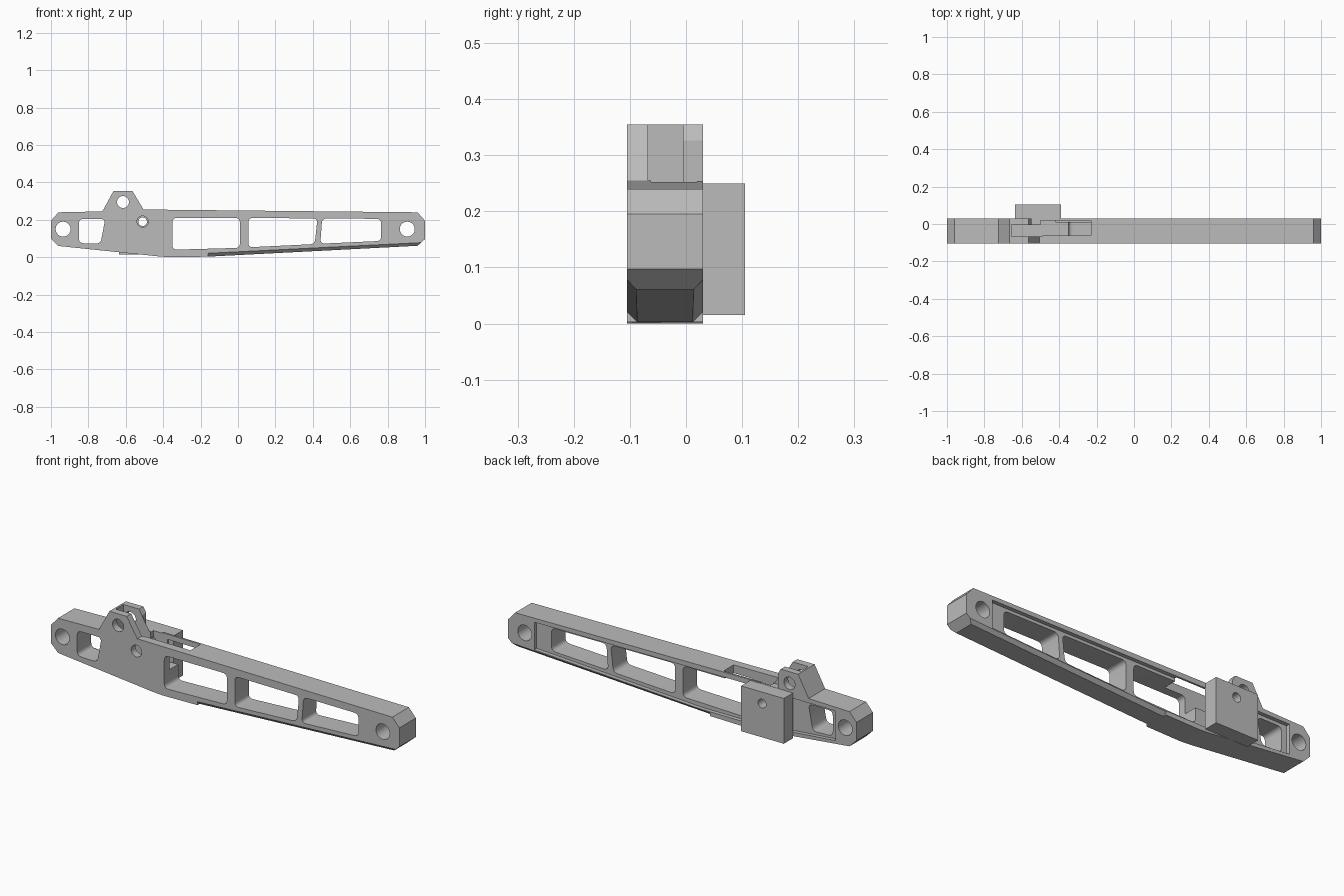
import bpy, bmesh, math
from mathutils import Vector

cube = bpy.data.objects.get("Cube")
if cube:
    bpy.data.objects.remove(cube, do_unlink=True)

grey = bpy.data.materials.new("light_grey")
grey.use_nodes = True
grey.diffuse_color = (0.5, 0.5, 0.5, 1)
grey.node_tree.nodes["Principled BSDF"].inputs["Base Color"].default_value = (0.5, 0.5, 0.5, 1)

FRONT, BACK = -0.105, 0.03


def finish(bm, name):
    bmesh.ops.recalc_face_normals(bm, faces=bm.faces)
    mesh = bpy.data.meshes.new(name)
    bm.to_mesh(mesh)
    bm.free()
    mesh.materials.append(grey)
    obj = bpy.data.objects.new(name, mesh)
    bpy.context.collection.objects.link(obj)
    return obj


def prism(name, profile, y0, y1):
    """Extrude an (x, z) outline from y0 to y1."""
    bm = bmesh.new()
    face = bm.faces.new([bm.verts.new((x, y0, z)) for x, z in profile])
    ext = bmesh.ops.extrude_face_region(bm, geom=[face])
    verts = [v for v in ext["geom"] if isinstance(v, bmesh.types.BMVert)]
    bmesh.ops.translate(bm, verts=verts, vec=(0, y1 - y0, 0))
    return finish(bm, name)


def box(name, x0, x1, y0, y1, z0, z1):
    return prism(name, [(x0, z0), (x1, z0), (x1, z1), (x0, z1)], y0, y1)


def circle(x, z, r, n=32):
    return [(x + r * math.cos(2 * math.pi * i / n), z + r * math.sin(2 * math.pi * i / n))
            for i in range(n)]


def rounded(points, r, steps=5):
    """Round every corner of an outline with a short curve."""
    out = []
    for i, p in enumerate(points):
        p = Vector(p)
        a = p + (Vector(points[i - 1]) - p).normalized() * r
        b = p + (Vector(points[(i + 1) % len(points)]) - p).normalized() * r
        for k in range(steps + 1):
            t = k / steps
            out.append(tuple(a * (1 - t) ** 2 + p * 2 * t * (1 - t) * 0.85
                             + p * 0.3 * t * (1 - t) + b * t ** 2))
    return out


def cut(target, cutter):
    cutter.hide_render = True
    mod = target.modifiers.new("cut", "BOOLEAN")
    mod.operation = "DIFFERENCE"
    mod.solver = "EXACT"
    mod.object = cutter
    bpy.context.view_layer.objects.active = target
    bpy.ops.object.modifier_apply(modifier=mod.name)
    bpy.data.objects.remove(cutter, do_unlink=True)


def under(x):
    """Height of the sloping underside."""
    return 0.005 + (x + 0.16) * 0.05


# Beam with the raised lug
outline = [(-1, 0.1), (-0.96, 0.06), (-0.42, 0.004), (-0.36, 0), (-0.16, 0.003),
           (0.96, under(0.96)), (1, 0.097), (1, 0.195), (0.96, 0.24), (-0.505, 0.255),
           (-0.565, 0.355), (-0.665, 0.355), (-0.725, 0.245), (-0.96, 0.24), (-1, 0.195)]
beam = prism("beam", outline, FRONT, BACK)

# Shallow pockets in the back
pockets = [[(-0.42, 0.025), (-0.1, 0.025), (0.85, 0.077), (0.85, 0.22), (-0.42, 0.227)],
           [(-0.88, 0.068), (-0.62, 0.045), (-0.62, 0.222), (-0.88, 0.222)]]
for p in pockets:
    cut(beam, prism("pocket_cutter", p, BACK - 0.02, BACK + 0.02))

# Windows through the web
windows = [[(-0.35, 0.04), (0.01, 0.05), (0.01, 0.21), (-0.35, 0.21)],
           [(0.055, 0.053), (0.41, 0.07), (0.425, 0.207), (0.055, 0.21)],
           [(0.44, 0.072), (0.765, 0.087), (0.765, 0.205), (0.45, 0.207)],
           [(-0.85, 0.075), (-0.735, 0.072), (-0.71, 0.205), (-0.85, 0.205)]]
for w in windows:
    cut(beam, prism("window_cutter", rounded(w, 0.025), -0.2, 0.2))

# Slot from the lug along the top rail, and the shortened rear ear
cut(beam, box("lug_slot_cutter", -0.655, -0.49, -0.068, -0.005, 0.12, 0.5))
cut(beam, box("rail_slot_cutter", -0.5, -0.23, -0.062, 0.02, 0.12, 0.5))
cut(beam, box("ear_cutter", -0.548, -0.45, -0.005, 0.1, 0.251, 0.5))

# Pivot and screw holes
for x, z, r in [(-0.935, 0.15, 0.04), (0.905, 0.15, 0.04), (-0.615, 0.295, 0.032),
                (-0.51, 0.19, 0.03)]:
    cut(beam, prism("hole_cutter", circle(x, z, r), -0.2, 0.2))

# Chamfers along the sloping lower edges
for face_y, inward in ((FRONT, 1), (BACK, -1)):
    bm = bmesh.new()
    for x in (-0.16, 1.1):
        z = under(x)
        for dy, dz in ((-0.01, 0.026), (0.026, -0.01), (-0.01, -0.01)):
            bm.verts.new((x, face_y + inward * dy, z + dz))
    bmesh.ops.convex_hull(bm, input=bm.verts)
    cut(beam, finish(bm, "chamfer_cutter"))

# Block on the back
block = box("rear_block", -0.635, -0.39, BACK - 0.001, 0.105, 0.015, 0.25)
cut(block, prism("hole_cutter", circle(-0.51, 0.19, 0.023), -0.2, 0.2))

# Smooth hole walls, sharp edges elsewhere
for obj in (beam, block):
    bpy.ops.object.select_all(action="DESELECT")
    obj.select_set(True)
    bpy.context.view_layer.objects.active = obj
    bpy.ops.object.shade_smooth_by_angle(angle=math.radians(25))
